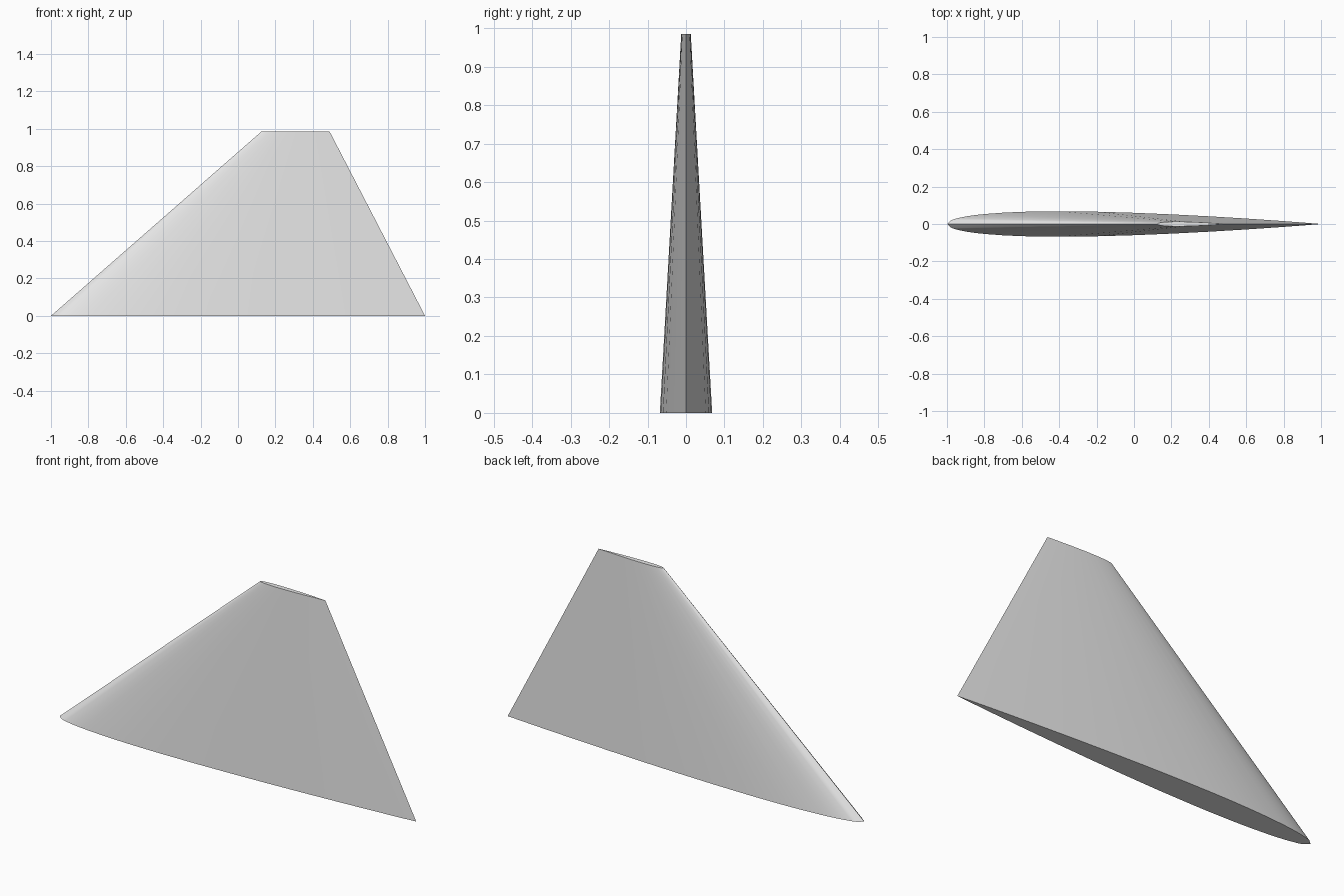
import bpy, bmesh, math

cube = bpy.data.objects.get("Cube")
if cube:
    bpy.data.objects.remove(cube, do_unlink=True)

# Single plain grey material
grey = bpy.data.materials.new("light grey")
grey.use_nodes = True
grey.diffuse_color = (0.8, 0.8, 0.8, 1)
grey.node_tree.nodes["Principled BSDF"].inputs["Base Color"].default_value = (0.8, 0.8, 0.8, 1)

# Chord stations, closer together at the leading edge
STATIONS = [0, .0125, .025, .05, .075, .1, .15, .2, .25, .3,
            .4, .5, .6, .7, .8, .9, .95, 1]
THICKNESS = 0.068


def half_thickness(t):
    """Symmetric aerofoil half thickness for a unit chord, closed at the tail."""
    return 5 * THICKNESS * (.2969 * math.sqrt(t) - .126 * t - .3516 * t**2
                            + .2843 * t**3 - .1036 * t**4)


def section(bm, lead, trail, z):
    """Closed aerofoil loop: front side to the tail, then back side to the nose."""
    chord = trail - lead
    loop = [(t, -1) for t in STATIONS] + [(t, 1) for t in STATIONS[-2:0:-1]]
    return [bm.verts.new((lead + t * chord, side * half_thickness(t) * chord, z))
            for t, side in loop]


# Swept, tapered fin lofted from root to tip and capped at both ends
bm = bmesh.new()
root = section(bm, -1, 1, 0)
tip = section(bm, 0.125, 0.49, 0.985)
count = len(root)
for i in range(count):
    j = (i + 1) % count
    bm.faces.new((root[i], root[j], tip[j], tip[i]))
bm.faces.new(root[::-1])
bm.faces.new(tip)
bmesh.ops.recalc_face_normals(bm, faces=bm.faces[:])

mesh = bpy.data.meshes.new("fin")
bm.to_mesh(mesh)
bm.free()
mesh.materials.append(grey)
fin = bpy.data.objects.new("fin", mesh)
bpy.context.collection.objects.link(fin)

# Smooth skin with crisp nose, tail and cap edges
bpy.ops.object.select_all(action="DESELECT")
fin.select_set(True)
bpy.context.view_layer.objects.active = fin
bpy.ops.object.shade_smooth_by_angle(angle=math.radians(30))
